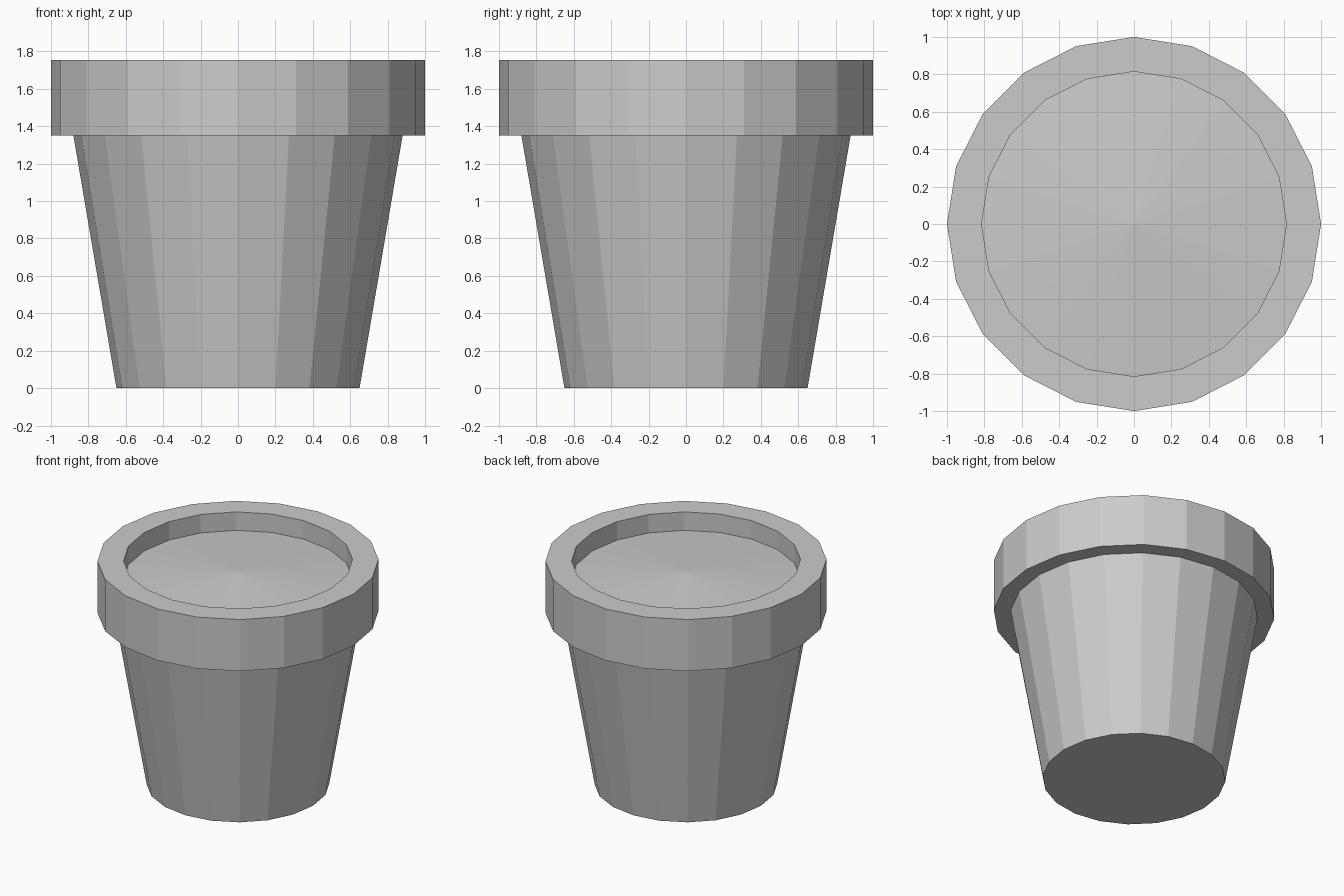
import bpy, bmesh
from math import cos, sin, tau

if "Cube" in bpy.data.objects:
    bpy.data.objects.remove(bpy.data.objects["Cube"])

SIDES = 20


def lathe(name, profile):
    """Revolve (radius, z) points around z; a zero radius closes to a fan point."""
    bm = bmesh.new()
    rings = []
    for r, z in profile:
        if r == 0:
            rings.append([bm.verts.new((0, 0, z))] * SIDES)
        else:
            rings.append([bm.verts.new((r * cos(tau * i / SIDES), r * sin(tau * i / SIDES), z))
                          for i in range(SIDES)])
    for a, b in zip(rings, rings[1:]):
        for i in range(SIDES):
            j = (i + 1) % SIDES
            bm.faces.new(list(dict.fromkeys((a[i], a[j], b[j], b[i]))))
    # flat base where the profile starts away from the axis
    if profile[0][0] > 0 and profile[-1][0] > 0:
        bm.faces.new(rings[0][::-1])
    mesh = bpy.data.meshes.new(name)
    bm.normal_update()
    bm.to_mesh(mesh)
    bm.free()
    obj = bpy.data.objects.new(name, mesh)
    bpy.context.collection.objects.link(obj)
    return obj


# Pot: tapered body, thick rim and the straight inner wall down to the soil
lathe("pot", [(0.65, 0), (0.88, 1.35), (1.0, 1.35), (1.0, 1.755),
              (0.815, 1.755), (0.815, 1.61)])

# Soil: slightly domed disc inside the rim
lathe("soil", [(0.815, 1.61), (0, 1.67)])
